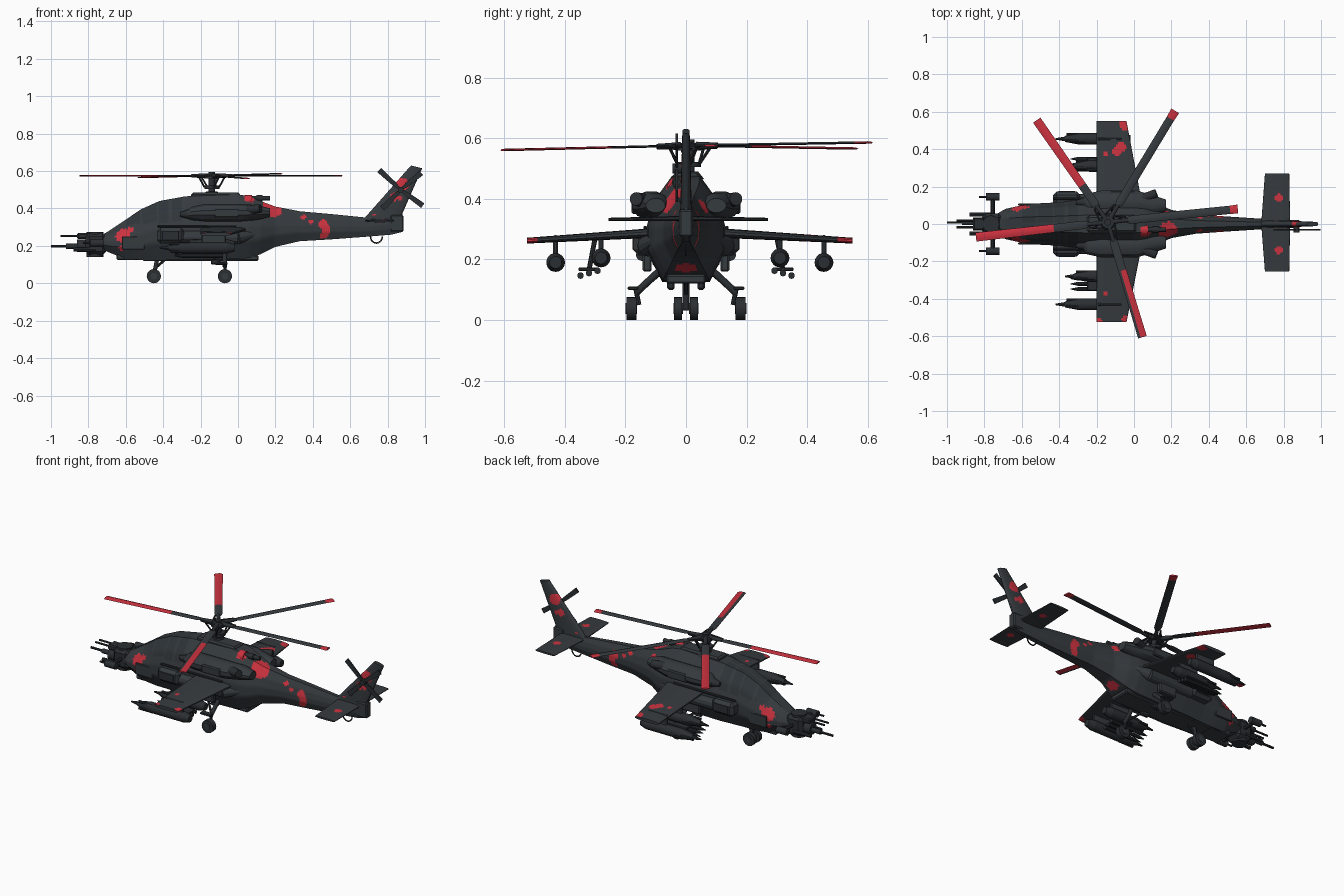
import bpy, bmesh, math
from mathutils import Vector, Matrix

if "Cube" in bpy.data.objects:
    bpy.data.objects.remove(bpy.data.objects["Cube"])

def material(name, rgb):
    m = bpy.data.materials.new(name)
    m.diffuse_color = (*rgb, 1)
    m.use_nodes = True
    m.node_tree.nodes["Principled BSDF"].inputs["Base Color"].default_value = m.diffuse_color
    return m

GREY = material("slate grey", (0.036, 0.043, 0.049))
DARK = material("dark gunmetal", (0.024, 0.028, 0.032))
GLASS = material("dark glass", (0.028, 0.035, 0.041))
RED = material("signal red", (0.60, 0.032, 0.05))

def finish(bm, name, *mats):
    bmesh.ops.recalc_face_normals(bm, faces=bm.faces)
    me = bpy.data.meshes.new(name)
    bm.to_mesh(me)
    bm.free()
    for m in mats:
        me.materials.append(m)
    ob = bpy.data.objects.new(name, me)
    bpy.context.collection.objects.link(ob)
    return ob

def loft(name, rings, *mats):
    bm = bmesh.new()
    vs = [[bm.verts.new(p) for p in r] for r in rings]
    n = len(vs[0])
    for a, b in zip(vs, vs[1:]):
        for i in range(n):
            bm.faces.new((a[i], a[(i + 1) % n], b[(i + 1) % n], b[i]))
    bm.faces.new(vs[0])
    bm.faces.new(vs[-1])
    return finish(bm, name, *mats)

def rod(name, a, b, r1, r2=None, mat=DARK, seg=16):
    a, b = Vector(a), Vector(b)
    d = b - a
    bm = bmesh.new()
    mx = Matrix.Translation((a + b) / 2) @ d.to_track_quat('Z', 'Y').to_matrix().to_4x4()
    bmesh.ops.create_cone(bm, cap_ends=True, segments=seg, radius1=r1,
                          radius2=r1 if r2 is None else r2, depth=d.length, matrix=mx)
    return finish(bm, name, mat)

def box(name, c, s, mat=GREY, bevel=0.006):
    bm = bmesh.new()
    bmesh.ops.create_cube(bm, size=1, matrix=Matrix.Translation(c) @ Matrix.Diagonal((*s, 1)))
    if bevel:
        bmesh.ops.bevel(bm, geom=bm.edges[:], offset=min(bevel, min(s) * .3), segments=1, affect='EDGES')
    return finish(bm, name, mat)

def paint(ob, idx, spots):
    # faces whose centre lies inside a spot (x, y, z, radius) take the material
    for p in ob.data.polygons:
        if any((p.center - Vector(s[:3])).length < s[3] for s in spots):
            p.material_index = idx

def surface(name, rle, rte, tle, tte, n, th):
    # flat wing-like surface from root edge to tip edge
    rle, rte, tle, tte, n = map(Vector, (rle, rte, tle, tte, n))
    rings = []
    for j in range(37):
        t = j / 36
        le, te = rle.lerp(tle, t), rte.lerp(tte, t)
        k = th * (1 - .4 * t)
        ring = []
        for i in range(48):
            a = 2 * math.pi * i / 48
            s = math.sin(a)
            ring.append(le.lerp(te, .5 - .5 * math.cos(a)) + n * k * math.copysign(abs(s) ** .6, s))
        rings.append(ring)
    return loft(name, rings, GREY, RED)

# Fuselage and tail boom: x, bottom, top, half width
KEYS = [(-.74, .19, .25, .05), (-.69, .165, .28, .08), (-.60, .13, .34, .10), (-.52, .125, .395, .11),
        (-.42, .125, .44, .115), (-.28, .125, .465, .13), (0, .13, .475, .13), (.06, .135, .465, .125),
        (.12, .155, .44, .11), (.20, .195, .41, .075), (.33, .225, .385, .052), (.5, .235, .37, .04),
        (.7, .25, .35, .027), (.82, .26, .37, .022), (.88, .275, .37, .015)]
HALF = [(.6, 0), (1, .3), (1, .52), (.78, .78), (.36, 1)]
OUT = HALF + [(-a, b) for a, b in reversed(HALF)]
SECTION = []
for (a, b), (c, d) in zip(OUT, OUT[1:] + OUT[:1]):
    SECTION += [(a + (c - a) * k / 5, b + (d - b) * k / 5) for k in range(5)]
rings = []
for i in range(181):
    x = -.74 + 1.62 * i / 180
    for p, q in zip(KEYS, KEYS[1:]):
        if x <= q[0] + 1e-6:
            break
    t = (x - p[0]) / (q[0] - p[0])
    zb, zt, w = [p[k] + (q[k] - p[k]) * t for k in (1, 2, 3)]
    rings.append([(x, a * w, zb + b * (zt - zb)) for a, b in SECTION])
body = loft("fuselage", rings, GREY, RED, GLASS)
for p in body.data.polygons:      # canopy panes with frames between them
    c = p.center
    if -.60 < c.x < -.30 and p.normal.z > .15 and c.z > .31 + .1 * (c.x + .6) and abs(c.y) > .012:
        if all(abs(c.x - f) > .008 for f in (-.52, -.43, -.36)):
            p.material_index = 2
spots = [(.18, -.04, .40, .055), (.06, -.06, .46, .03), (.15, 0, .175, .035)]
for s in (-1, 1):
    spots += [(-.62, s * .1, .26, .042), (-.58, s * .1, .29, .02), (-.62, s * .09, .19, .017),
              (.455, s * .04, .315, .026), (.47, s * .04, .285, .026), (.46, s * .04, .255, .022),
              (.35, s * .04, .355, .016), (.39, s * .045, .33, .012), (.18, s * .06, .375, .026),
              (.72, s * .02, .345, .015)]
paint(body, 1, spots)
box("belly_plate", (-.2, 0, .135), (.62, .13, .03))
box("chin_block", (-.58, 0, .15), (.14, .12, .05))
box("roof_fairing", (-.12, 0, .47), (.26, .09, .03), bevel=.012)
box("tail_end_block", (.85, 0, .32), (.07, .045, .09))

# Tail fin and stabilisers
fin = surface("tail_fin", (.66, 0, .33), (.86, 0, .33), (.925, 0, .63), (.985, 0, .615), (0, 1, 0), .02)
paint(fin, 1, [(.88, 0, .53, .036), (.835, 0, .46, .027), (.865, 0, .455, .02), (.73, 0, .365, .018)])
for s, tip in ((1, .27), (-1, -.255)):
    st = surface("stabiliser", (.68, 0, .335), (.835, 0, .335), (.70, tip, .332), (.83, tip, .332), (0, 0, 1), .009)
    paint(st, 1, [(.775, s * .14, .335, .022)])
hoop = [(.74 + .032 * math.cos(a), 0, .25 + .035 * math.sin(a)) for a in [math.pi * (1 + k / 8) for k in range(9)]]
for a, b in zip(hoop, hoop[1:]):
    rod("tail_guard", a, b, .004, seg=6)

# Tail rotor
C = Vector((.87, -.03, .50))
rod("tail_rotor_hub", (.87, .01, .5), (.87, -.045, .5), .016)
for dx, dz in ((-.115, .105), (.118, -.085), (.11, .09), (-.098, -.1)):
    d = Vector((dx, 0, dz))
    side = Vector((-dz, 0, dx)).normalized()
    rs = []
    for t, w in ((.1, .007), (.3, .012), (1, .015)):
        rs.append([C + d * t + side * w * a + Vector((0, b * .004, 0)) for a, b in ((-1, -1), (1, -1), (1, 1), (-1, 1))])
    loft("tail_rotor_blade", rs, DARK)

# Main rotor mast and hub
H = Vector((-.14, .01, .575))
rod("rotor_mast", (-.14, .01, .46), (-.14, .01, .595), .018)
rod("swash_plate", (-.14, .01, .505), (-.14, .01, .522), .04)
rod("rotor_hub", (-.14, .01, .56), (-.14, .01, .585), .042, .034)
rod("mast_collar", (-.14, .01, .465), (-.14, .01, .49), .05, .03)

# Main blades: tip position, red start, red across the full width or one side
for tip, start, full in (((-.52, .555, .565), .36, True), ((.22, .605, .585), .93, True), ((.045, -.605, .56), .42, False),
                         ((-.845, -.07, .573), .41, True), ((.555, .08, .575), .94, True)):
    d = Vector(tip) - H
    side = Vector((-d.y, d.x, 0)).normalized()
    rs = []
    for t, w in ((.04, .008), (.12, .008), (.17, .02), (.19, .022), (start, .022), (1, .024)):
        rs.append([H + d * t + side * w * a + Vector((0, 0, b)) for a, b in
                   ((-1, 0), (-.4, .005), (.4, .004), (1, 0), (.4, -.003), (-.4, -.003))])
    blade = loft("main_rotor_blade", rs, GREY, RED)
    for p in blade.data.polygons:
        off = p.center - H
        if off.length > d.length * (start + .01) and (full or off.dot(side) > -.01):
            p.material_index = 1
    u = d.normalized()
    rod("blade_grip", H + u * .03, H + u * .11, .013, .009)
    rod("pitch_link", H + u * .04 + Vector((0, 0, -.06)), H + u * .075 + side * .02, .005, seg=8)
    rod("blade_damper", H + side * .035 + u * .015, H + side * .018 + u * .1, .005, seg=8)

# Wings
for s, tip in ((1, .55), (-1, -.525)):
    wing = surface("stub_wing", (-.2, s * .1, .288), (.045, s * .1, .288), (-.2, tip, .262), (-.04, tip, .262), (0, 0, 1), .016)
    paint(wing, 1, [(-.07, .41, .27, .03), (-.09, .39, .27, .028), (-.15, .375, .27, .018), (-.045, .53, .262, .034),
                    (-.147, -.37, .27, .018), (-.19, -.525, .262, .024), (-.045, -.51, .262, .022)])

for s in (-1, 1):
    # Engines
    rs = []
    for x, k, dz in ((-.27, .45, -.01), (-.25, .75, -.005), (-.18, 1, 0), (.02, 1, 0), (.1, .85, 0), (.17, .5, 0)):
        rs.append([(x, s * (.115 if x < .1 else .1) + .065 * k * math.cos(a), .378 + dz + .048 * k * math.sin(a))
                   for a in [math.pi * (i + .5) / 6 for i in range(12)]])
    loft("engine_nacelle", rs, GREY)
    rod("engine_intake", (-.31, s * .115, .368), (-.25, s * .115, .37), .012, .03)
    rod("exhaust_pipe", (.03, s * .13, .39), (.12, s * .165, .40), .026, .022)
    box("exhaust_shroud", (-.06, s * .165, .375), (.13, .03, .05))
    # Side sponsons and boxes
    rod("side_sponson", (-.3, s * .125, .245), (.0, s * .125, .245), .036, mat=GREY, seg=12)
    rod("sponson_tail", (.0, s * .125, .245), (.12, s * .09, .27), .036, .012, GREY, 12)
    box("side_box", (-.36, s * .135, .255), (.145, .075, .085), bevel=.018)
    box("side_box_lid", (-.36, s * .172, .255), (.09, .008, .05), DARK)
    box("door_panel", (-.13, s * .128, .19), (.12, .03, .06))
    box("side_rail", (-.22, s * .135, .305), (.42, .012, .012), DARK)
    box("belly_lamp", (-.12, s * .05, .115), (.05, .025, .03), DARK)
    box("cheek_plate", (-.56, s * .104, .215), (.12, .012, .07), bevel=.004)
    # Main wheels
    rod("main_leg", (-.07, s * .09, .16), (-.07, s * .165, .09), .012)
    rod("main_strut", (-.14, s * .09, .15), (-.075, s * .15, .1), .007, seg=8)
    rod("main_axle", (-.07, s * .155, .05), (-.07, s * .165, .1), .008, seg=8)
    box("main_foot_step", (-.09, s * .175, .105), (.07, .035, .012), DARK)
    # Wheels, front pair and main
    for x, y, w in ((-.07, .18, .032), (-.45, .026, .026)):
        rod("tyre", (x, s * y - w / 2, .038), (x, s * y + w / 2, .038), .038, seg=20)
        rod("wheel_hub", (x, s * y - w / 2 - .003, .038), (x, s * y + w / 2 + .003, .038), .018, mat=GREY)
    # Pylons with pods and rockets
    for y, z, x0 in (((.455 if s > 0 else -.43), .19, -.42), ((.31 if s > 0 else -.28), .205, -.37)):
        box("weapon_pylon", (-.13, y, (z + .27) / 2 + .01), (.13, .016, .27 - z))
        rod("rocket_pod", (x0 + .13, y, z), (-.06, y, z), .031)
        rod("pod_nose", (x0 + .05, y, z), (x0 + .13, y, z), .016, .031)
        rod("pod_tail", (-.06, y, z), (-.02, y, z), .031, .02)
        rod("rocket_tip", (x0, y, z), (x0 + .06, y, z), .004, .014, seg=8)
        for k in range(3):
            a = 2.1 * k
            rod("pod_tube", (x0 + .06, y + .024 * math.cos(a), z + .024 * math.sin(a)),
                (x0 + .16, y + .024 * math.cos(a), z + .024 * math.sin(a)), .008, seg=8)
    # Hanging missiles
    ym = s * .32
    box("missile_rail", (-.17, ym, .168), (.16, .07, .012), DARK, .003)
    rod("missile_hanger", (-.15, ym, .165), (-.15, ym - s * .02, .27), .008, seg=8)
    for k in (-1, 0, 1):
        y, z = ym + k * .028, .155 - s * k * .008
        rod("missile", (-.30, y, z), (-.08, y, z), .011, seg=10)
        rod("missile_tip", (-.34, y, z), (-.30, y, z), .002, .011, seg=10)
    # Nose side sensors
    rod("sensor_arm", (-.755, 0, .215), (-.755, s * .13, .215), .011, seg=8)
    rod("side_sensor", (-.79, s * .145, .215), (-.72, s * .145, .215), .02)
    rod("sensor_barrel", (-.83, s * .145, .215), (-.79, s * .145, .215), .006, seg=8)
    rod("upper_gun", (-.95, s * .018, .253), (-.78, s * .018, .253), .006, seg=8)
    rod("lower_gun", (-.88, s * .05, .18), (-.76, s * .05, .18), .011, seg=8)

# Front leg
rod("front_leg", (-.45, 0, .04), (-.43, 0, .14), .011)
rod("front_strut", (-.45, 0, .075), (-.38, 0, .135), .007, seg=8)
rod("front_axle", (-.45, -.035, .038), (-.45, .035, .038), .007, seg=8)

# Nose turret and gun
box("nose_turret", (-.76, 0, .21), (.11, .11, .12), DARK, .02)
rod("turret_drum", (-.765, 0, .14), (-.765, 0, .275), .045)
rod("turret_neck", (-.86, 0, .20), (-.74, 0, .20), .034)
box("gun_housing", (-.83, 0, .253), (.06, .065, .03), DARK)
rod("gun_barrel", (-1, .008, .198), (-.85, .008, .198), .007, seg=10)
rod("gun_sleeve", (-.92, .008, .198), (-.84, .008, .198), .014)

# Roof pipe and rear antennas
rod("roof_pipe", (.03, -.03, .455), (.17, -.03, .455), .012)
rod("roof_pipe_tip", (.10, -.03, .455), (.13, -.03, .455), .017)
paint(rod("red_cap", (.035, -.03, .44), (.075, -.03, .44), .032, mat=RED), 0, [])

bpy.ops.object.select_all(action='DESELECT')
for ob in bpy.data.objects:
    ob.select_set(True)
bpy.context.view_layer.objects.active = body
bpy.ops.object.shade_smooth_by_angle(angle=math.radians(28))
